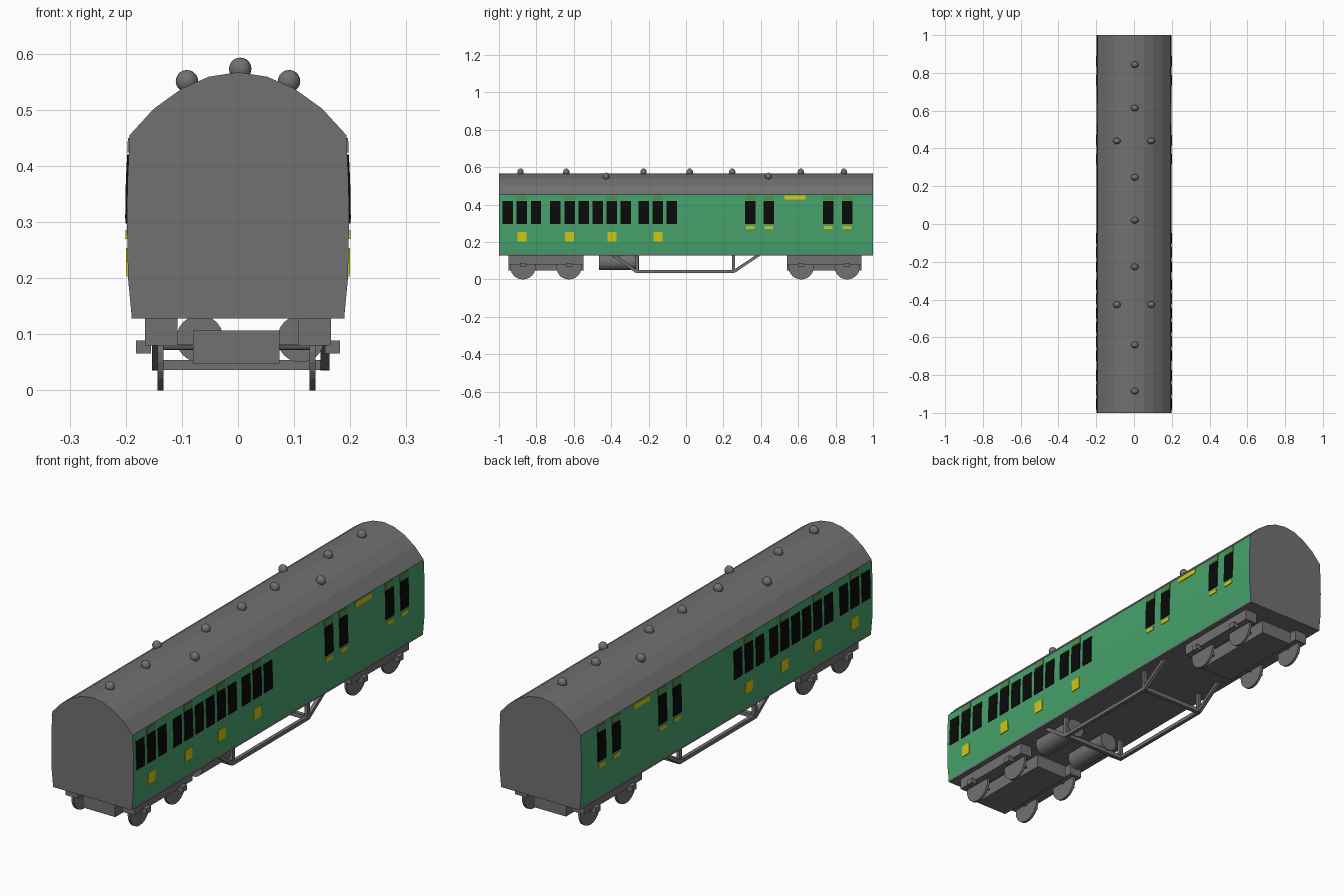
import bpy, bmesh, math
from mathutils import Vector, Matrix

if "Cube" in bpy.data.objects:
    bpy.data.objects.remove(bpy.data.objects["Cube"])


def material(name, rgb):
    m = bpy.data.materials.new(name)
    m.diffuse_color = (*rgb, 1)
    m.use_nodes = True
    m.node_tree.nodes["Principled BSDF"].inputs["Base Color"].default_value = m.diffuse_color
    return m


GREY = material("grey", (0.165, 0.165, 0.165))
GREEN = material("coach green", (0.062, 0.36, 0.148))
BLACK = material("window black", (0.003, 0.003, 0.003))
YELLOW = material("yellow", (0.66, 0.57, 0.008))
OLIVE = material("olive vent", (0.09, 0.26, 0.08))

# right half of the coach cross-section, bottom to roof crown
SIDE = [(0.190, 0.137), (0.196, 0.20), (0.198, 0.31), (0.197, 0.37), (0.193, 0.455)]
ROOF = [(0.150, 0.502), (0.100, 0.538), (0.052, 0.559), (0.0, 0.567)]


def finish(name, bm, *mats):
    bmesh.ops.recalc_face_normals(bm, faces=bm.faces)
    me = bpy.data.meshes.new(name)
    bm.to_mesh(me)
    bm.free()
    for m in mats:
        me.materials.append(m)
    ob = bpy.data.objects.new(name, me)
    bpy.context.collection.objects.link(ob)
    return ob


def add_box(bm, x, y, z):
    """Box from (min, max) ranges."""
    c = Vector([(r[0] + r[1]) / 2 for r in (x, y, z)])
    s = [r[1] - r[0] for r in (x, y, z)]
    bmesh.ops.create_cube(bm, size=1, matrix=Matrix.Translation(c) @ Matrix.Diagonal((*s, 1)))


def add_cylinder(bm, centre, r, length, axis, seg=24):
    rot = Matrix.Rotation(math.pi / 2, 4, 'Y' if axis == 'X' else 'X')
    bmesh.ops.create_cone(bm, cap_ends=True, segments=seg, radius1=r, radius2=r, depth=length,
                          matrix=Matrix.Translation(centre) @ rot)


def add_bar(bm, a, b, w):
    """Square bar between two points."""
    a, b = Vector(a), Vector(b)
    d = b - a
    m = Matrix.Translation((a + b) / 2) @ d.to_track_quat('Z', 'Y').to_matrix().to_4x4()
    bmesh.ops.create_cube(bm, size=1, matrix=m @ Matrix.Diagonal((w, w, d.length, 1)))


# coach shell: extruded section, steep faces green, the rest grey
half = SIDE + ROOF
section = half + [(-x, z) for x, z in reversed(half[:-1])]
bm = bmesh.new()
end = bm.faces.new([bm.verts.new((x, -1, z)) for x, z in section])
ext = bmesh.ops.extrude_face_region(bm, geom=[end], use_keep_orig=True)
bmesh.ops.translate(bm, vec=(0, 2, 0),
                    verts=[g for g in ext["geom"] if isinstance(g, bmesh.types.BMVert)])
bmesh.ops.recalc_face_normals(bm, faces=bm.faces)
for f in bm.faces:
    f.material_index = 1 if abs(f.normal.x) > 0.9 else 0
finish("coach_body", bm, GREY, GREEN)

# floor under the shell
bm = bmesh.new()
add_box(bm, (-0.19, 0.19), (-1, 1), (0.128, 0.138))
finish("floor", bm, GREY)


def side_x(z):
    for (x0, z0), (x1, z1) in zip(SIDE, SIDE[1:]):
        if z <= z1:
            return x0 + (x1 - x0) * (z - z0) / (z1 - z0)
    return SIDE[-1][0]


def plates(name, mat, centres, width, z0, z1):
    """Thin plates following the curved side, on both sides."""
    zs = [z0] + [z for _, z in SIDE if z0 < z < z1] + [z1]
    outline = [(side_x(z) + 0.003, z) for z in zs] + [(side_x(z) - 0.002, z) for z in reversed(zs)]
    bm = bmesh.new()
    for s in (-1, 1):
        for c in centres:
            rings = [[bm.verts.new((s * x, y, z)) for x, z in outline]
                     for y in (c - width / 2, c + width / 2)]
            for ring in rings:
                bm.faces.new(ring)
            n = len(outline)
            for i in range(n):
                j = (i + 1) % n
                bm.faces.new((rings[0][i], rings[0][j], rings[1][j], rings[1][i]))
    finish(name, bm, mat)


# windows and painted details
doors = [-0.877, -0.622, -0.396, -0.150]
guard = [0.343, 0.443, 0.76, 0.861]
windows = [d + o for d in doors for o in (-0.076, 0, 0.075)]
plates("windows", BLACK, windows + guard, 0.056, 0.297, 0.42)
plates("door_vents", OLIVE, doors + guard, 0.056, 0.424, 0.45)
plates("door_panels", YELLOW, doors, 0.048, 0.203, 0.254)
plates("guard_door_marks", YELLOW, guard, 0.046, 0.27, 0.286)
plates("guard_sign", YELLOW, [0.583], 0.112, 0.428, 0.449)

# roof ventilators
spots = [(0.004, y, 0.573) for y in (-0.885, -0.64, -0.227, 0.02, 0.247, 0.614, 0.844)]
spots += [(x, y, 0.551) for x in (-0.091, 0.091) for y in (-0.427, 0.44)]
bm = bmesh.new()
for p in spots:
    bmesh.ops.create_uvsphere(bm, u_segments=16, v_segments=10, radius=1,
                              matrix=Matrix.Translation(p) @ Matrix.Diagonal((0.02, 0.017, 0.02, 1)))
for f in bm.faces:
    f.smooth = True
finish("roof_ventilators", bm, GREY)

# two four-wheel bogies
for label, cy in (("front", -0.749), ("rear", 0.739)):
    bm = bmesh.new()
    add_box(bm, (-0.08, 0.074), (cy - 0.2, cy + 0.2), (0.048, 0.107))
    for s in (-1, 1):
        xs = sorted((s * 0.108, s * 0.166))
        add_box(bm, xs, (cy - 0.2, cy + 0.2), (0.08, 0.128))
        for wy in (cy - 0.123, cy + 0.123):
            add_box(bm, sorted((s * 0.155, s * 0.182)), (wy - 0.016, wy + 0.016), (0.066, 0.089))
    finish(label + "_bogie_frame", bm, GREY)
    bm = bmesh.new()
    for wy in (cy - 0.123, cy + 0.123):
        add_cylinder(bm, (0, wy, 0.077), 0.005, 0.27, 'X', 10)
        for x in (-0.138, 0.133):
            add_cylinder(bm, (x, wy, 0.068), 0.068, 0.011, 'X')
    finish(label + "_wheels", bm, GREY)

# underframe trusses with cross bars
bm = bmesh.new()
for x in (-0.145, 0.155):
    path = [(x, -0.39, 0.132), (x, -0.267, 0.043), (x, 0.257, 0.043), (x, 0.39, 0.132)]
    for a, b in zip(path, path[1:]):
        add_bar(bm, a, b, 0.016)
    for y in (-0.263, 0.254):
        add_bar(bm, (x, y, 0.036), (x, y, 0.13), 0.016)
for y in (-0.263, 0.254):
    add_bar(bm, (-0.145, y, 0.045), (0.155, y, 0.045), 0.018)
finish("truss_frame", bm, GREY)

# brake cylinders
bm = bmesh.new()
for x in (-0.068, 0.112):
    add_cylinder(bm, (x, -0.358, 0.092), 0.042, 0.216, 'Y')
finish("brake_cylinders", bm, GREY)
